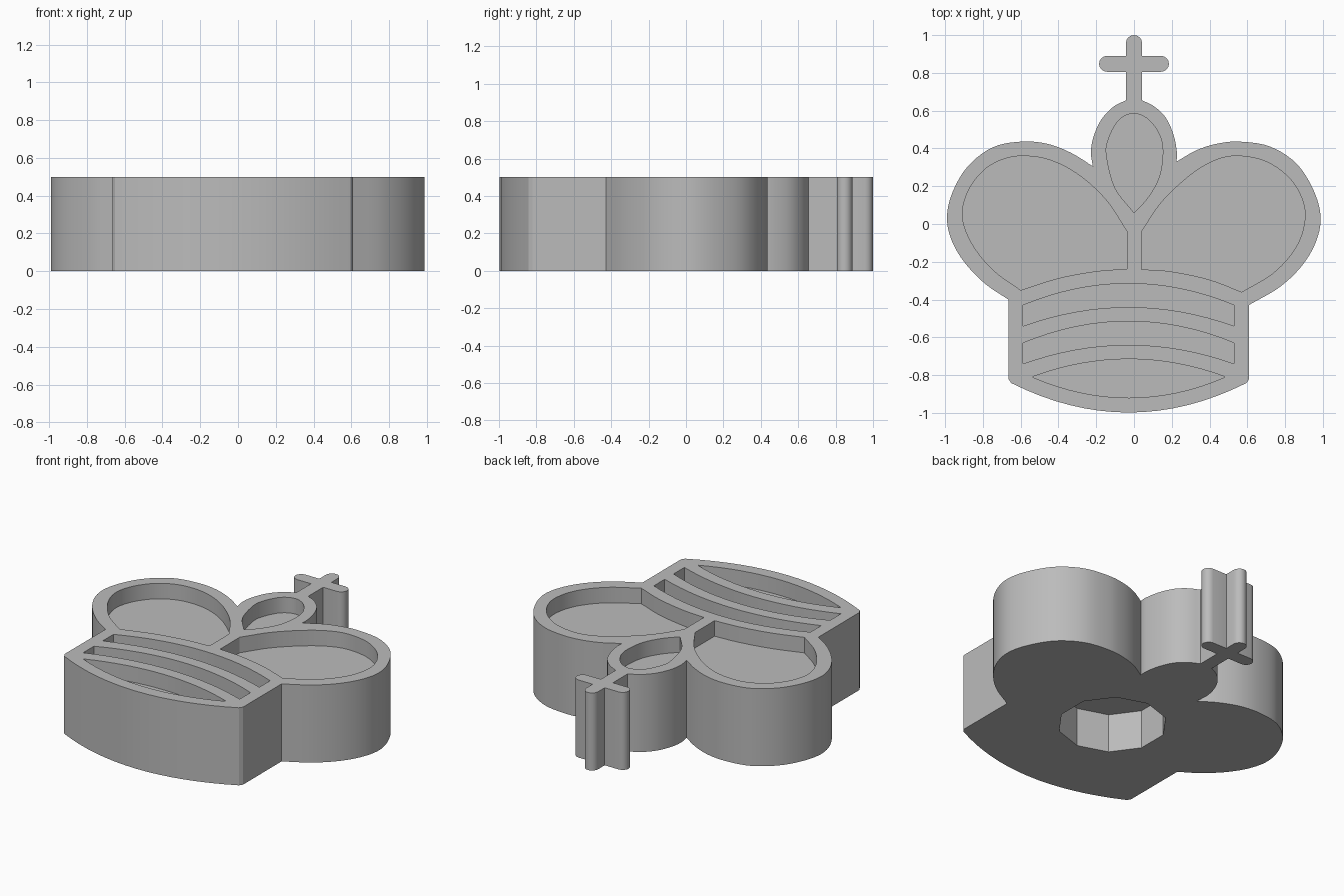
import bpy
import bmesh
from math import cos, sin, pi, radians
from mathutils import Vector

default = bpy.data.objects.get("Cube")
if default:
    bpy.data.objects.remove(default)

HEIGHT = 0.5
POCKET_FLOOR = 0.4

grey = bpy.data.materials.new("plain grey")
grey.use_nodes = True
colour = (0.5, 0.5, 0.5, 1)
grey.diffuse_color = colour
grey.node_tree.nodes["Principled BSDF"].inputs["Base Color"].default_value = colour


def smooth_run(points, steps=5):
    """Catmull-Rom curve through the points, sharp at both ends."""
    pts = [Vector(p) for p in points]
    pts = [2 * pts[0] - pts[1]] + pts + [2 * pts[-1] - pts[-2]]
    out = []
    for a, b, c, d in zip(pts, pts[1:], pts[2:], pts[3:]):
        for i in range(steps):
            t = i / steps
            out.append(0.5 * (2 * b + (c - a) * t + (2 * a - 5 * b + 4 * c - d) * t ** 2
                              + (3 * b - a - 3 * c + d) * t ** 3))
    return out + [pts[-2]]


def round_end(centre, radius, start):
    """Half circle turning clockwise from the start angle."""
    return [Vector((centre[0] + radius * cos(radians(start) - pi * i / 8),
                    centre[1] + radius * sin(radians(start) - pi * i / 8)))
            for i in range(9)]


def bow(left, middle, right):
    """Shallow parabola from left to right with its crest at the middle height."""
    lx, ly = left
    rx, ry = right
    return [Vector((lx + (rx - lx) * t,
                    ly + (ry - ly) * t + 4 * (middle - (ly + ry) / 2) * t * (1 - t)))
            for t in (i / 16 for i in range(17))]


def prism(name, loop, low, high):
    """Closed prism standing on a flat outline."""
    clean = [p for i, p in enumerate(loop) if (p - loop[i - 1]).length > 0.001]
    bm = bmesh.new()
    base = bm.faces.new([bm.verts.new((p.x, p.y, low)) for p in clean])
    top = bmesh.ops.extrude_face_region(bm, geom=[base])["geom"]
    verts = [v for v in top if isinstance(v, bmesh.types.BMVert)]
    bmesh.ops.translate(bm, verts=verts, vec=(0, 0, high - low))
    bmesh.ops.recalc_face_normals(bm, faces=bm.faces)
    mesh = bpy.data.meshes.new(name)
    bm.to_mesh(mesh)
    bm.free()
    mesh.materials.append(grey)
    obj = bpy.data.objects.new(name, mesh)
    bpy.context.collection.objects.link(obj)
    return obj


# Outer outline, clockwise from the left foot of the cross
cross = (round_end((-.143, .848), .042, 270)
         + [Vector((-.043, .89))]
         + round_end((0, .957), .043, 180)
         + [Vector((.043, .89))]
         + round_end((.143, .848), .042, 90)
         + [Vector((.043, .806))])
centre_right = smooth_run([(.043, .655), (.11, .62), (.17, .56), (.21, .47),
                           (.227, .38), (.225, .33)])
right_lobe = smooth_run([(.225, .33), (.33, .39), (.44, .425), (.56, .436), (.72, .41),
                         (.86, .32), (.95, .18), (.988, .04), (.965, -.09),
                         (.89, -.22), (.77, -.335), (.61, -.428)])
base_edge = bow((.595, -.842), -.998, (-.65, -.842))
left_lobe = smooth_run([(-.665, -.4), (-.79, -.315), (-.9, -.2), (-.968, -.08),
                        (-.99, .04), (-.96, .17), (-.88, .305), (-.75, .405),
                        (-.6, .436), (-.46, .425), (-.33, .375), (-.218, .305)])
centre_left = smooth_run([(-.218, .305), (-.228, .38), (-.215, .46), (-.175, .55),
                          (-.11, .62), (-.043, .655)])
outline = (centre_left + [Vector((-.043, .806))] + cross + centre_right + right_lobe
           + [Vector((.61, -.82))] + base_edge + [Vector((-.665, -.82))] + left_lobe)
crown = prism("crown_body", outline, 0, HEIGHT)

# Recesses in the upper face
left_pocket = (smooth_run([(-.6, -.35), (-.75, -.24), (-.86, -.1), (-.908, .04),
                           (-.88, .17), (-.8, .28), (-.7, .34), (-.59, .36),
                           (-.45, .34), (-.3, .265), (-.15, .13), (-.037, -.04)])
               + smooth_run([(-.037, -.238), (-.2, -.25), (-.4, -.287), (-.6, -.35)]))
right_pocket = (smooth_run([(.57, -.36), (.4, -.295), (.2, -.252), (.04, -.24)])
                + smooth_run([(.04, -.04), (.15, .12), (.3, .26), (.43, .337),
                              (.55, .36), (.7, .33), (.83, .235), (.9, .1),
                              (.895, -.03), (.84, -.15), (.73, -.265), (.57, -.36)]))
drop_pocket = smooth_run([(0, .06), (-.1, .19), (-.145, .36), (-.135, .45), (-.08, .55),
                          (0, .585), (.08, .55), (.14, .46), (.152, .36), (.13, .24),
                          (.07, .135), (0, .06)])


def band(left, right, top, crest, bottom, dip):
    """Curved slot between an upper and a lower bow."""
    upper = bow((left, top), crest, (right, top))
    lower = bow((left, bottom), dip, (right, bottom))
    return upper + lower[::-1]


cutters = [prism(name, loop, POCKET_FLOOR, HEIGHT + 0.1) for name, loop in (
    ("left_pocket_cutter", left_pocket),
    ("right_pocket_cutter", right_pocket),
    ("drop_pocket_cutter", drop_pocket),
    ("upper_band_cutter", band(-.587, .53, -.43, -.315, -.54, -.44)),
    ("middle_band_cutter", band(-.587, .53, -.63, -.515, -.74, -.64)),
    ("lower_band_cutter", band(-.535, .48, -.808, -.715, -.812, -.92)),
)]

# Ten-sided socket in the underside
socket = [Vector((-.02 + .32 * cos(radians(18 + 36 * i)),
                  -.22 + .32 * sin(radians(18 + 36 * i)))) for i in range(10)]
cutters.append(prism("socket_cutter", socket, -0.1, 0.25))

# Cut every recess, then discard the cutters
bpy.ops.object.select_all(action='DESELECT')
bpy.context.view_layer.objects.active = crown
crown.select_set(True)
for cutter in cutters:
    cutter.hide_render = True
    cut = crown.modifiers.new(cutter.name, 'BOOLEAN')
    cut.operation = 'DIFFERENCE'
    cut.solver = 'EXACT'
    cut.object = cutter
    bpy.ops.object.modifier_apply(modifier=cut.name)
    bpy.data.objects.remove(cutter)

bpy.ops.object.shade_smooth_by_angle(angle=radians(30))
